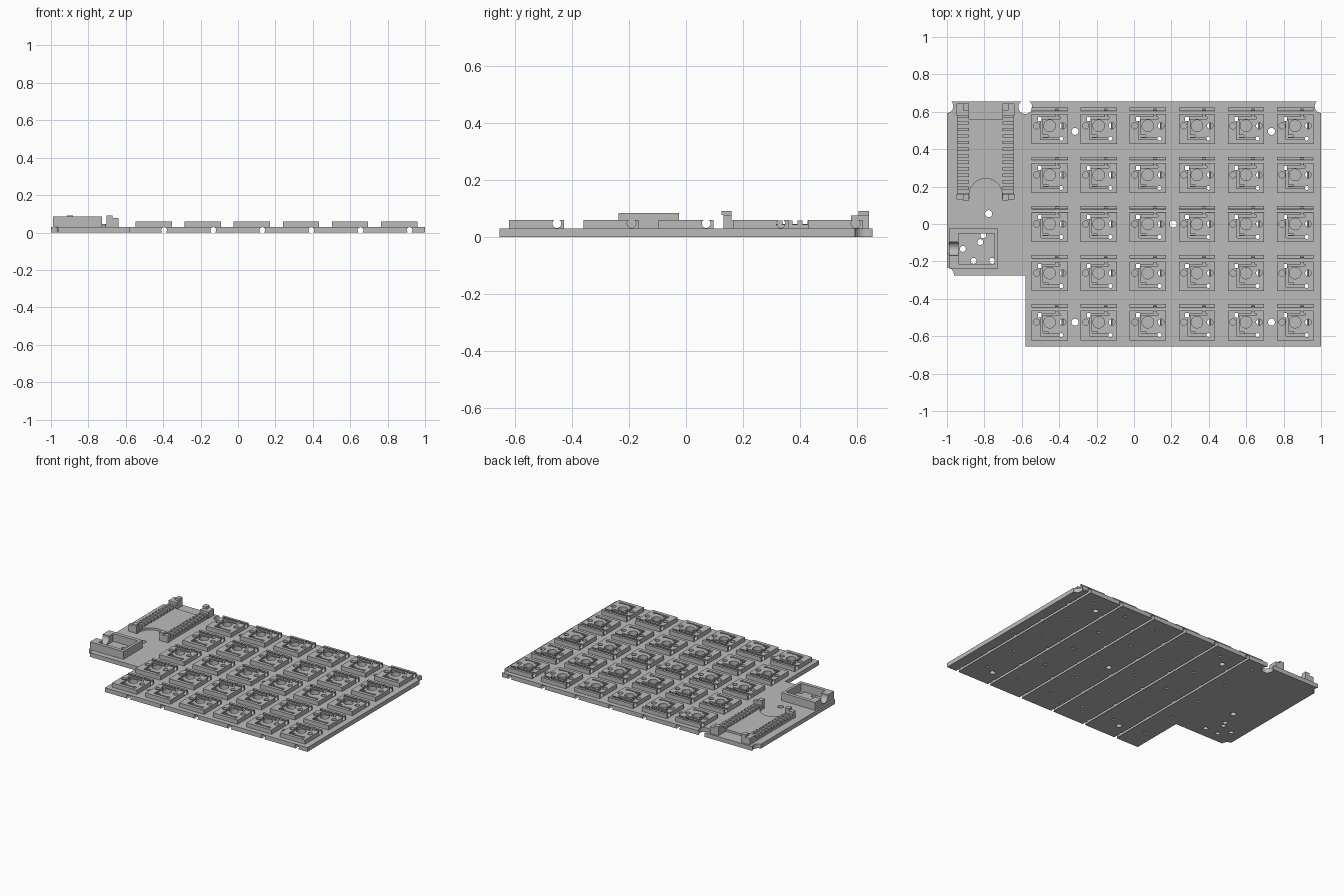
import bpy, bmesh, math
from mathutils import Matrix, Vector

if "Cube" in bpy.data.objects:
    bpy.data.objects.remove(bpy.data.objects["Cube"])

grey = bpy.data.materials.new("plain_grey")
grey.use_nodes = True
COLOUR = (0.5, 0.5, 0.5, 1)
grey.diffuse_color = COLOUR
grey.node_tree.nodes["Principled BSDF"].inputs["Base Color"].default_value = COLOUR

BASE = 0.03          # plate thickness
TOP = 0.06           # socket height
PITCH = 0.2625       # key spacing
COLS = [-0.451 + i * PITCH for i in range(6)]
ROWS = [(i - 2) * PITCH for i in range(5)]


def box(bm, x0, x1, y0, y1, z0, z1):
    lo, hi = Vector((x0, y0, z0)), Vector((x1, y1, z1))
    m = Matrix.Translation((lo + hi) / 2) @ Matrix.Diagonal((*(hi - lo), 1))
    bmesh.ops.create_cube(bm, size=1, matrix=m)


def rod(bm, centre, radius, length, axis="Z", segments=24):
    turn = {"X": Matrix.Rotation(math.pi / 2, 4, "Y"),
            "Y": Matrix.Rotation(math.pi / 2, 4, "X"), "Z": Matrix()}[axis]
    bmesh.ops.create_cone(bm, cap_ends=True, segments=segments, radius1=radius,
                          radius2=radius, depth=length,
                          matrix=Matrix.Translation(centre) @ turn)


def make(name, bm):
    mesh = bpy.data.meshes.new(name)
    bmesh.ops.recalc_face_normals(bm, faces=bm.faces)
    bm.to_mesh(mesh)
    bm.free()
    mesh.materials.append(grey)
    obj = bpy.data.objects.new(name, mesh)
    bpy.context.collection.objects.link(obj)
    return obj


def cut(obj, bm):
    """Subtract the solids in bm from obj."""
    cutter = make("cutter", bm)
    cutter.hide_render = True
    mod = obj.modifiers.new("cut", "BOOLEAN")
    mod.operation, mod.solver, mod.object = "DIFFERENCE", "EXACT", cutter
    bpy.context.view_layer.objects.active = obj
    bpy.ops.object.modifier_apply(modifier=mod.name)
    bpy.data.objects.remove(cutter)


# Plate outline, extruded
bm = bmesh.new()
outline = [(-1, 0.655), (-1, -0.275), (-0.58, -0.275), (-0.58, -0.655), (1, -0.655), (1, 0.655)]
face = bm.faces.new([bm.verts.new((x, y, 0)) for x, y in outline])
up = bmesh.ops.extrude_face_region(bm, geom=[face])["geom"]
bmesh.ops.translate(bm, vec=(0, 0, BASE), verts=[v for v in up if isinstance(v, bmesh.types.BMVert)])
plate = make("base_plate", bm)

# Column wire channels underneath
bm = bmesh.new()
for x in COLS:
    rod(bm, (x + 0.056, 0, 0.013), 0.0155, 2, "Y")
cut(plate, bm)

# Switch peg pits
bm = bmesh.new()
for x in COLS:
    for y in ROWS:
        for dx, r in ((-0.07, 0.0165), (0, 0.031), (0.07, 0.0165)):
            rod(bm, (x + dx, y, 0.04), r, 0.05)
cut(plate, bm)

# Wire holes, mounting holes and edge notches
bm = bmesh.new()
for x in COLS:
    for y in ROWS:
        rod(bm, (x + 0.062, y - 0.069, 0), 0.011, 0.2, segments=16)
        box(bm, x - 0.063, x - 0.043, y + 0.026, y + 0.048, -0.1, 0.1)
for x, y in [(-0.315, 0.495), (0.735, 0.495), (0.21, 0), (-0.315, -0.525),
             (0.735, -0.525), (-0.777, 0.055)]:
    rod(bm, (x, y, 0), 0.019, 0.2)
for x, y in [(-0.806, -0.06), (-0.822, -0.097), (-0.915, -0.133), (-0.858, -0.197), (-0.758, -0.197)]:
    rod(bm, (x, y, 0), 0.016, 0.2)
for x, y in [(-1.003, 0.63), (-0.581, 0.625), (1.003, 0.63), (-1, -0.27)]:
    rod(bm, (x, y, 0), 0.037, 0.2)
cut(plate, bm)

# One key socket, cut and then repeated over the grid
bm = bmesh.new()
box(bm, -0.097, 0.097, -0.097, 0.097, BASE, TOP)
socket = make("key_sockets", bm)

bm = bmesh.new()                                  # row wire groove
rod(bm, (0, 0.071, 0.047), 0.0155, 1, "X")
cut(socket, bm)

bm = bmesh.new()                                  # pegs and wire holes
for dx, r in ((-0.07, 0.0165), (0, 0.031), (0.07, 0.0165)):
    rod(bm, (dx, 0, 0.05), r, 0.1)
rod(bm, (0.062, -0.069, 0.05), 0.011, 0.1, segments=16)
box(bm, -0.063, -0.043, 0.026, 0.048, 0, 0.1)
cut(socket, bm)

for slot in [(-0.045, 0.055, 0.037, 0.047),       # diode and lead grooves
             (0.03, 0.045, 0.04, 0.09),
             (-0.05, -0.038, -0.073, 0.03),
             (-0.045, -0.01, -0.06, -0.05),
             (-0.045, 0.06, -0.074, -0.064)]:
    bm = bmesh.new()
    box(bm, *slot, 0.038, 0.1)
    cut(socket, bm)

for count, step in ((6, (PITCH, 0, 0)), (5, (0, PITCH, 0))):
    mod = socket.modifiers.new("repeat", "ARRAY")
    mod.count = count
    mod.use_relative_offset, mod.use_constant_offset = False, True
    mod.constant_offset_displace = step
socket.location = (COLS[0], ROWS[0], 0)

# Controller tray with a half round finger cut
MID = -0.793
bm = bmesh.new()
box(bm, MID - 0.09, MID + 0.09, 0.135, 0.56, BASE, 0.045)
tray = make("controller_tray", bm)
bm = bmesh.new()
rod(bm, (MID, 0.155, 0.05), 0.088, 0.1, segments=48)
cut(tray, bm)

# Pin combs and corner clips on both sides of the tray
for side, name in ((-1, "right"), (1, "left")):
    def strip(bm, inner, outer, *rest):
        a, b = sorted((MID + side * inner, MID + side * outer))
        box(bm, a, b, *rest)
    bm = bmesh.new()
    strip(bm, 0.09, 0.152, 0.135, 0.58, BASE, 0.043)
    for i in range(13):
        y = 0.157 + i * 0.0348
        strip(bm, 0.09, 0.152, y - 0.009, y + 0.009, 0.042, 0.058)
    make(name + "_pin_comb", bm)
    bm = bmesh.new()
    strip(bm, 0.09, 0.155, 0.58, 0.643, BASE, 0.076)
    strip(bm, 0.09, 0.122, 0.607, 0.643, 0.075, 0.092)
    strip(bm, 0.09, 0.155, 0.132, 0.16, BASE, 0.078)
    strip(bm, 0.09, 0.122, 0.125, 0.16, 0.077, 0.092)
    make(name + "_corner_clips", bm)

# Jack housing with a round cable opening
bm = bmesh.new()
box(bm, -0.988, -0.728, -0.237, -0.025, BASE, 0.085)
jack = make("jack_housing", bm)
bm = bmesh.new()
box(bm, -0.938, -0.747, -0.213, -0.05, 0.02, 0.1)
cut(jack, bm)
bm = bmesh.new()
rod(bm, (-0.97, -0.132, 0.075), 0.037, 0.1, "X")
cut(jack, bm)
